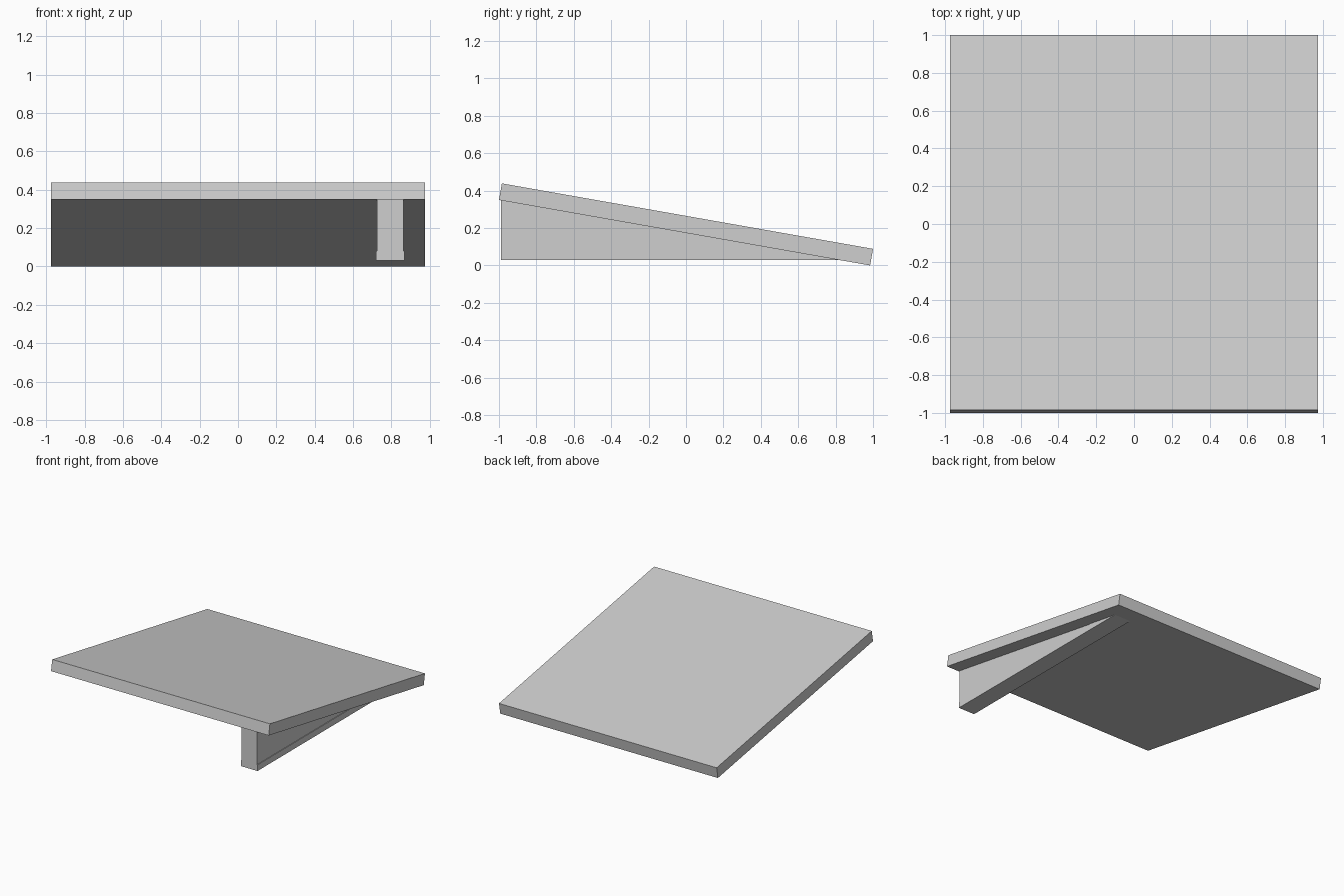
import bpy
import bmesh
from math import radians, sin, cos, tan

cube = bpy.data.objects.get("Cube")
if cube:
    bpy.data.objects.remove(cube, do_unlink=True)

# Single plain grey for the whole model
grey = bpy.data.materials.new("light_grey")
grey.use_nodes = True
colour = (0.62, 0.62, 0.62, 1)
grey.diffuse_color = colour
grey.node_tree.nodes["Principled BSDF"].inputs["Base Color"].default_value = colour


def extrude_profile(name, profile, x0, x1):
    """Solid made by sweeping a (y, z) outline along x."""
    bm = bmesh.new()
    face = bm.faces.new([bm.verts.new((x0, y, z)) for y, z in profile])
    swept = bmesh.ops.extrude_face_region(bm, geom=[face])["geom"]
    moved = [v for v in swept if isinstance(v, bmesh.types.BMVert)]
    bmesh.ops.translate(bm, verts=moved, vec=(x1 - x0, 0, 0))
    bmesh.ops.recalc_face_normals(bm, faces=bm.faces)
    mesh = bpy.data.meshes.new(name)
    bm.to_mesh(mesh)
    bm.free()
    mesh.materials.append(grey)
    obj = bpy.data.objects.new(name, mesh)
    bpy.context.collection.objects.link(obj)
    return obj


# Sloping deck, high at the front and touching the ground at the back
slope = radians(10)
thick = 0.09
rise_y, rise_z = thick * sin(slope), thick * cos(slope)
back_y = 1 - rise_y
front_z = (back_y + 1) * tan(slope)
extrude_profile("sloping_deck", [
    (-1, front_z), (back_y, 0),
    (1, rise_z), (-1 + rise_y, front_z + rise_z),
], -0.975, 0.975)


def under_deck_y(z):
    return back_y - z / tan(slope)


def under_deck_z(y):
    return (back_y - y) * tan(slope)


# Wedge-shaped support under the left side
base, lip, front = 0.03, 0.08, -0.99
extrude_profile("support_wedge", [
    (front, base), (under_deck_y(base), base), (front, under_deck_z(front)),
], 0.725, 0.863)

# Slightly wider lip along the foot of the support
extrude_profile("support_lip", [
    (front, base), (under_deck_y(base), base),
    (under_deck_y(lip), lip), (front, lip),
], 0.721, 0.868)
